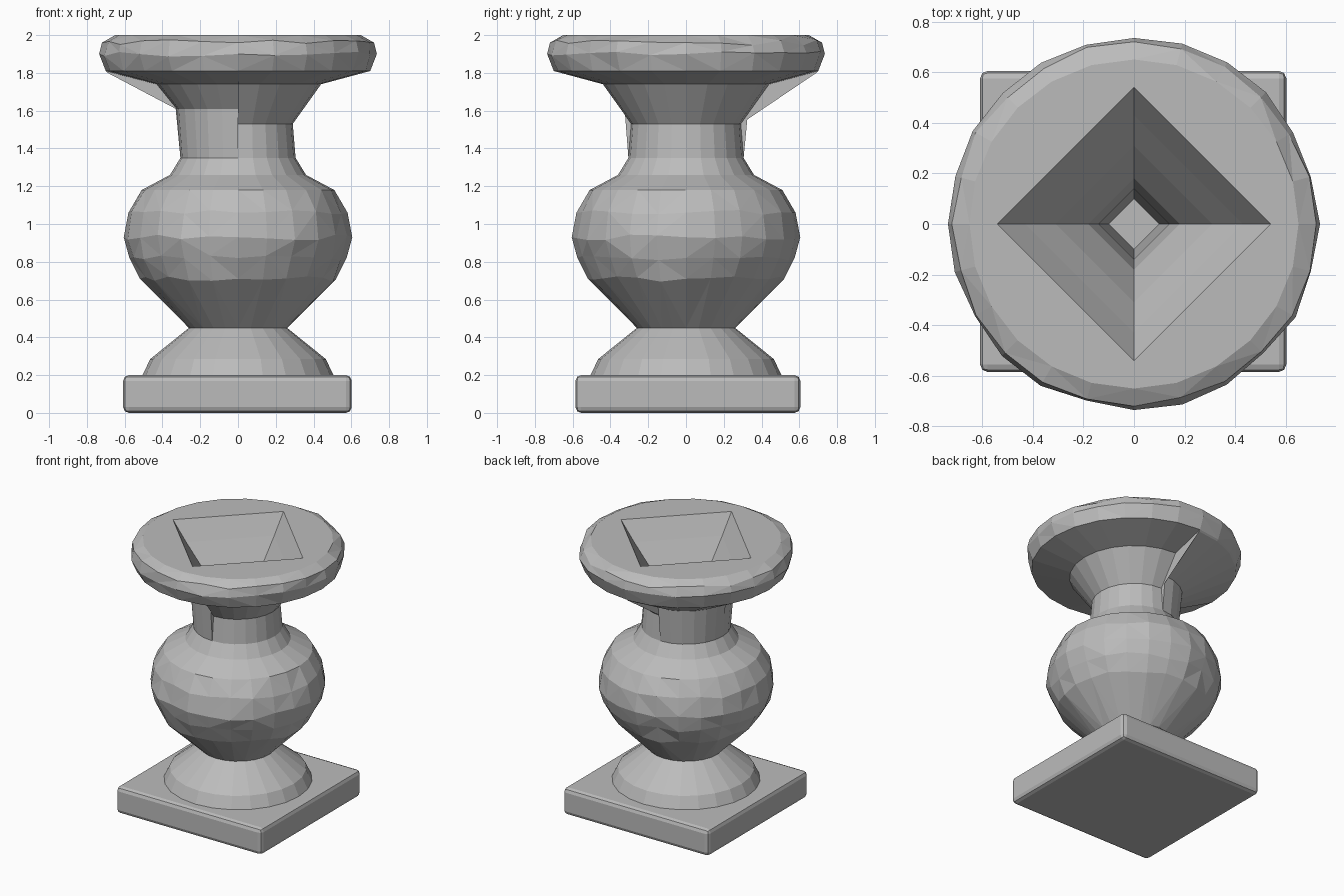
import bpy
import bmesh
import math
import random

random.seed(4)
cube = bpy.data.objects.get("Cube")
if cube:
    bpy.data.objects.remove(cube)

stone = bpy.data.materials.new("grey stone")
stone.use_nodes = True
COLOUR = (0.5, 0.5, 0.5, 1)
stone.diffuse_color = COLOUR
stone.node_tree.nodes["Principled BSDF"].inputs["Base Color"].default_value = COLOUR


def finish(bm, name):
    bmesh.ops.recalc_face_normals(bm, faces=bm.faces[:])
    mesh = bpy.data.meshes.new(name)
    bm.to_mesh(mesh)
    bm.free()
    mesh.materials.append(stone)
    obj = bpy.data.objects.new(name, mesh)
    bpy.context.collection.objects.link(obj)
    return obj


# Turned outer profile (radius, height), from foot to rim
FOOT = [(0.51, 0.19), (0.465, 0.285), (0.26, 0.45)]
BELLY = [(0.52, 0.71), (0.575, 0.82), (0.605, 0.93), (0.58, 1.06), (0.51, 1.18)]
COLLAR = [(0.36, 1.26), (0.305, 1.35)]
RIM = [(0.70, 1.81), (0.735, 1.9), (0.72, 1.96), (0.65, 2.0)]
# Square well, from the top opening to the floor
WELL = [(0.54, 2.0), (0.43, 1.86), (0.31, 1.72), (0.18, 1.53), (0.14, 1.35), (0.1, 0.25)]
# Neck and flare, which differ by quarter of the turn
PLAIN_NECK = [(0.29, 1.53), (0.44, 1.74)]
FLARED_NECK = [(0.33, 1.61), (0.69, 1.80)]
SLEEVE_NECK = [(0.325, 1.61), (0.43, 1.74)]
NECKS = [PLAIN_NECK, FLARED_NECK, SLEEVE_NECK, PLAIN_NECK]

# Slightly uneven, hand-cut surface on the belly and rim
SIDES = 24
QUARTER = SIDES // 4
ROUGH = set(BELLY[:-1] + RIM[1:3])
chips = {(p, s): random.uniform(-0.014, 0.004) for p in BELLY + RIM for s in range(SIDES)}
lifts = {(p, s): random.uniform(-0.015, 0.015) for p in BELLY + RIM for s in range(SIDES)}


def column(bm, quarter, step):
    """One vertical line of points around the turned body."""
    side = (quarter * QUARTER + step) % SIDES
    angle = math.tau * side / SIDES
    c, s = math.cos(angle), math.sin(angle)
    verts = []
    for p in FOOT + BELLY + COLLAR + NECKS[quarter] + RIM:
        r, z = p
        if p in ROUGH and side % QUARTER:
            r += chips[p, side]
            z += lifts[p, side]
        verts.append(bm.verts.new((r * c, r * s, z)))
    for r, z in WELL:
        k = r / (abs(c) + abs(s))
        verts.append(bm.verts.new((k * c, k * s, z)))
    return verts


# Turned body with rim, necks and well; steps close the gaps between quarters
bm = bmesh.new()
columns = [column(bm, q, i) for q in range(4) for i in range(QUARTER + 1)]
for a, b in zip(columns, columns[1:] + columns[:1]):
    for i in range(len(a) - 1):
        bm.faces.new((a[i], b[i], b[i + 1], a[i + 1]))
bmesh.ops.remove_doubles(bm, verts=bm.verts[:], dist=0.0005)
bmesh.ops.holes_fill(bm, edges=[e for e in bm.edges if e.is_boundary], sides=0)
bmesh.ops.triangulate(bm, faces=[f for f in bm.faces if len(f.verts) == 4])
finish(bm, "turned_body")

# Square plinth with softened edges
bm = bmesh.new()
bmesh.ops.create_cube(bm, size=1)
for v in bm.verts:
    v.co = (v.co.x * 1.21 - 0.003, v.co.y * 1.19 + 0.01, v.co.z * 0.2 + 0.1)
plinth = finish(bm, "plinth")
bevel = plinth.modifiers.new("soft edges", "BEVEL")
bevel.width = 0.03
bevel.segments = 2
